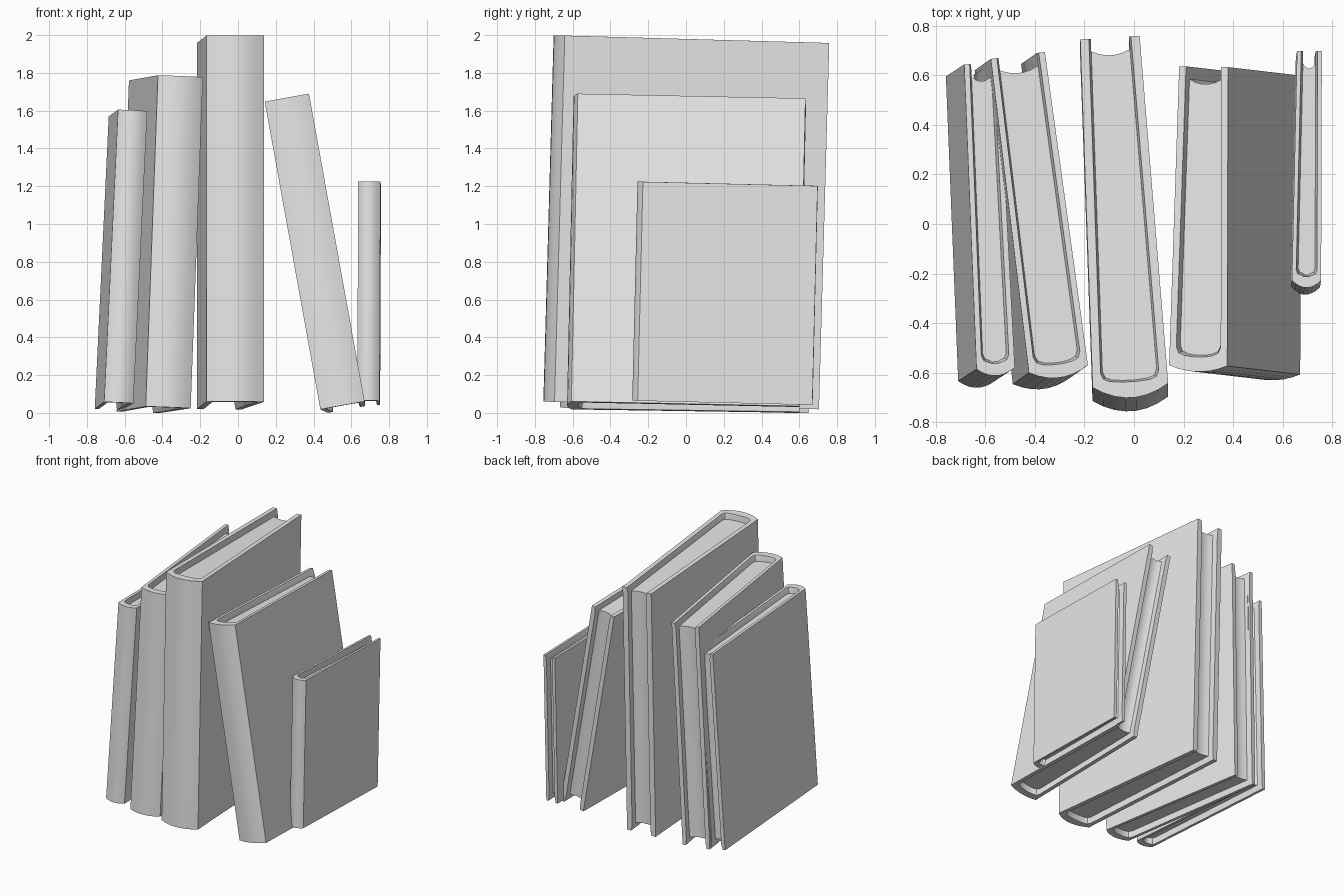
import bpy, bmesh, math
from mathutils import Euler

cube = bpy.data.objects.get("Cube")
if cube:
    bpy.data.objects.remove(cube)

grey = bpy.data.materials.new("plain_grey")
grey.use_nodes = True
shade = (0.8, 0.8, 0.8, 1)
grey.diffuse_color = shade
grey.node_tree.nodes["Principled BSDF"].inputs["Base Color"].default_value = shade

RECESS = 0.045   # page block sits below the cover rim
SLOPE = 0.008    # inner cover wall leans in toward the pages


def mirror(points):
    """Continue a left-hand path with its mirrored right-hand half."""
    return points + [(-x, y) for x, y in reversed(points)]


def outer_path(front, back, depth, bulge):
    half = [(-back / 2, depth)]
    for i in range(4):
        u = i / 3.5 - 1
        half.append((u * front / 2, bulge * u * u))
    return mirror(half)


def inner_path(front, back, depth, thick, spine, inset):
    hf, hb = front / 2 - thick - inset, back / 2 - thick - inset
    w, c = spine + inset, min(0.035, front * 0.18)
    return mirror([(-hb, depth), (-hf, w + c), (-hf + c * 0.3, w + c * 0.3),
                   (-hf + c, w), (-hf * 0.25, w - 0.005)])


def add_object(name, bm, loc, rot):
    bmesh.ops.recalc_face_normals(bm, faces=bm.faces)
    mesh = bpy.data.meshes.new(name)
    bm.to_mesh(mesh)
    bm.free()
    mesh.materials.append(grey)
    obj = bpy.data.objects.new(name, mesh)
    bpy.context.collection.objects.link(obj)
    obj.location, obj.rotation_euler = loc, Euler(rot)
    bpy.ops.object.select_all(action='DESELECT')
    obj.select_set(True)
    bpy.context.view_layer.objects.active = obj
    bpy.ops.object.shade_smooth_by_angle(angle=math.radians(30))


def book(name, loc, rot, front, back, depth, height, thick, spine, bulge):
    # Cover: one wrap-around board lofted through four levels
    bm = bmesh.new()
    levels = [(0, 0), (RECESS, SLOPE), (height - RECESS, SLOPE), (height, 0)]
    rings = []
    for z, inset in levels:
        loop = outer_path(front, back, depth, bulge)
        loop += reversed(inner_path(front, back, depth, thick, spine, inset))
        rings.append([bm.verts.new((x, y, z)) for x, y in loop])
    n = len(rings[0])
    for a, b in zip(rings, rings[1:]):
        for i in range(n):
            j = (i + 1) % n
            bm.faces.new((a[i], a[j], b[j], b[i]))
    for ring in (rings[0], rings[-1]):
        for i in range(n // 2 - 1):
            bm.faces.new((ring[i], ring[i + 1], ring[n - 2 - i], ring[n - 1 - i]))
    add_object(name + "_cover", bm, loc, rot)

    # Pages: block filling the cover, with a hollowed fore edge
    bm = bmesh.new()
    path = inner_path(front, back, depth, thick, spine, SLOPE)
    end = depth - 0.05
    (xb, yb), (xf, yf) = path[0], path[1]
    half = xf + (xb - xf) * (end - yf) / (yb - yf)
    path[0], path[-1] = (half, end), (-half, end)
    for u in (0.6, 0.2, -0.2, -0.6):
        path.append((-half * u, end - 0.02 * (1 - u * u)))
    base = bm.faces.new([bm.verts.new((x, y, RECESS)) for x, y in path])
    top = bmesh.ops.extrude_face_region(bm, geom=[base], use_keep_orig=True)["geom"]
    for v in top:
        if isinstance(v, bmesh.types.BMVert):
            v.co.z = height - RECESS
    add_object(name + "_pages", bm, loc, rot)


# Row of five books, each slightly tipped and turned
book("far_right_book", (-0.63, -0.66, 0.055), (-0.029, 0.049, 0.045),
     0.155, 0.14, 1.26, 1.55, 0.022, 0.055, 0.03)
book("second_book", (-0.365, -0.665, 0.03), (-0.021, 0.04, 0.128),
     0.24, 0.22, 1.31, 1.755, 0.025, 0.06, 0.035)
book("tall_book", (-0.012, -0.755, 0.06), (-0.028, 0.002, 0.059),
     0.305, 0.24, 1.455, 1.94, 0.035, 0.07, 0.05)
book("leaning_book", (0.5525, -0.63, 0.04), (-0.018, -0.179, -0.015),
     0.238, 0.2, 1.23, 1.656, 0.028, 0.065, 0.025)
book("small_book", (0.69, -0.285, 0.065), (-0.024, 0.004, -0.013),
     0.118, 0.1, 0.955, 1.16, 0.017, 0.05, 0.03)
